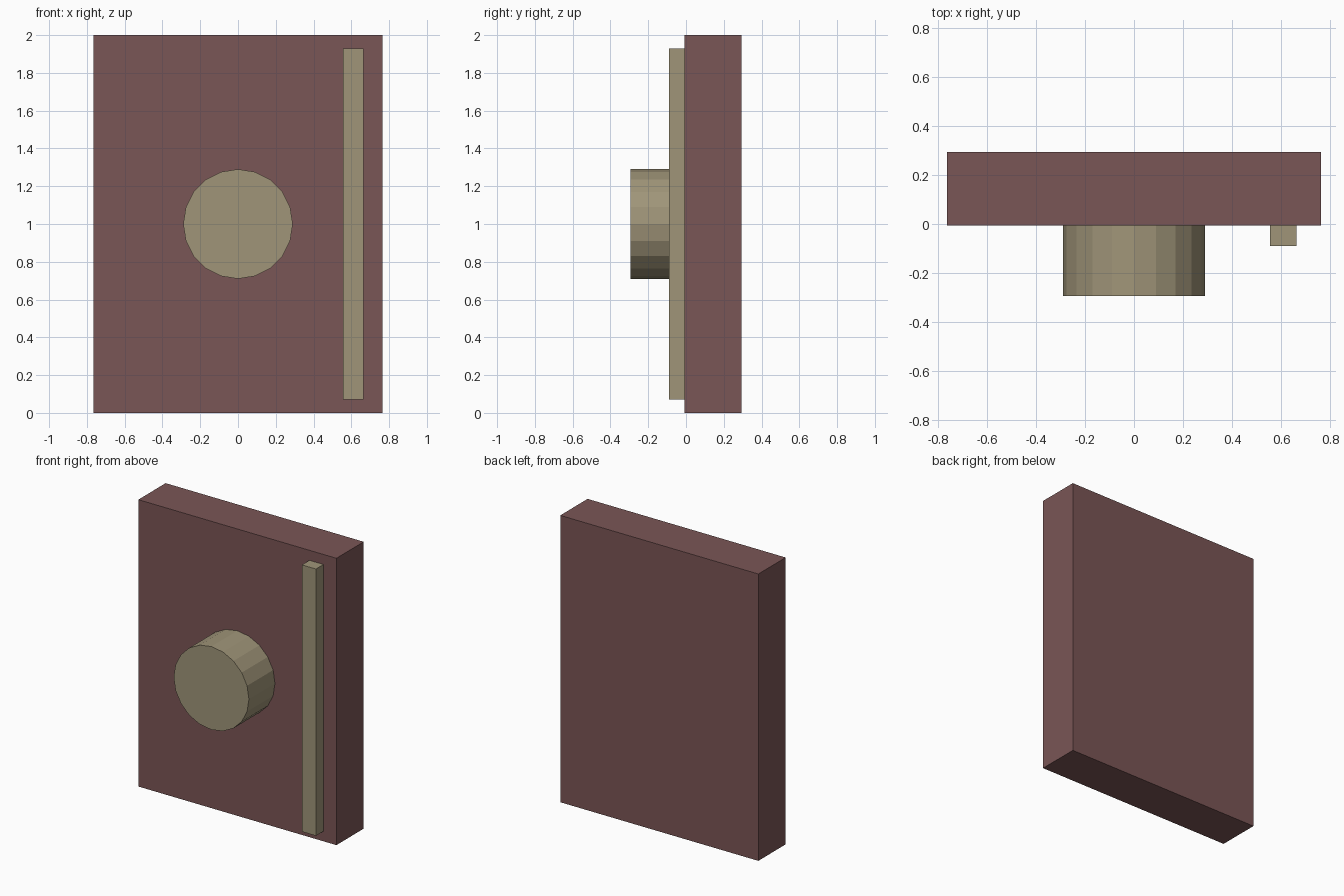
import bpy
import math

if "Cube" in bpy.data.objects:
    bpy.data.objects.remove(bpy.data.objects["Cube"])


def material(name, color):
    mat = bpy.data.materials.new(name)
    mat.diffuse_color = (*color, 1)
    mat.use_nodes = True
    mat.node_tree.nodes["Principled BSDF"].inputs["Base Color"].default_value = mat.diffuse_color
    return mat


def box(name, lo, hi, mat):
    center = [(a + b) / 2 for a, b in zip(lo, hi)]
    bpy.ops.mesh.primitive_cube_add(size=1, location=center)
    obj = bpy.context.object
    obj.name = name
    obj.scale = [b - a for a, b in zip(lo, hi)]
    bpy.ops.object.transform_apply(location=False, rotation=False, scale=True)
    obj.data.materials.append(mat)
    return obj


red_brown = material("red_brown", (0.195, 0.092, 0.092))
brass = material("brass", (0.35, 0.30, 0.19))

FACE_Y = -0.007   # front face of the door
FRONT_Y = -0.294  # front of the knob

# Door slab
box("door_panel", (-0.764, FACE_Y, 0), (0.764, 0.294, 2), red_brown)

# Vertical strip near the right edge
box("side_strip", (0.556, -0.09, 0.07), (0.664, FACE_Y, 1.93), brass)

# Round 20-sided knob, pointing forward
bpy.ops.mesh.primitive_cylinder_add(
    vertices=20, radius=0.29, depth=FACE_Y - FRONT_Y,
    location=(0, (FACE_Y + FRONT_Y) / 2, 1), rotation=(math.pi / 2, 0, 0))
knob = bpy.context.object
knob.name = "center_knob"
knob.data.materials.append(brass)
